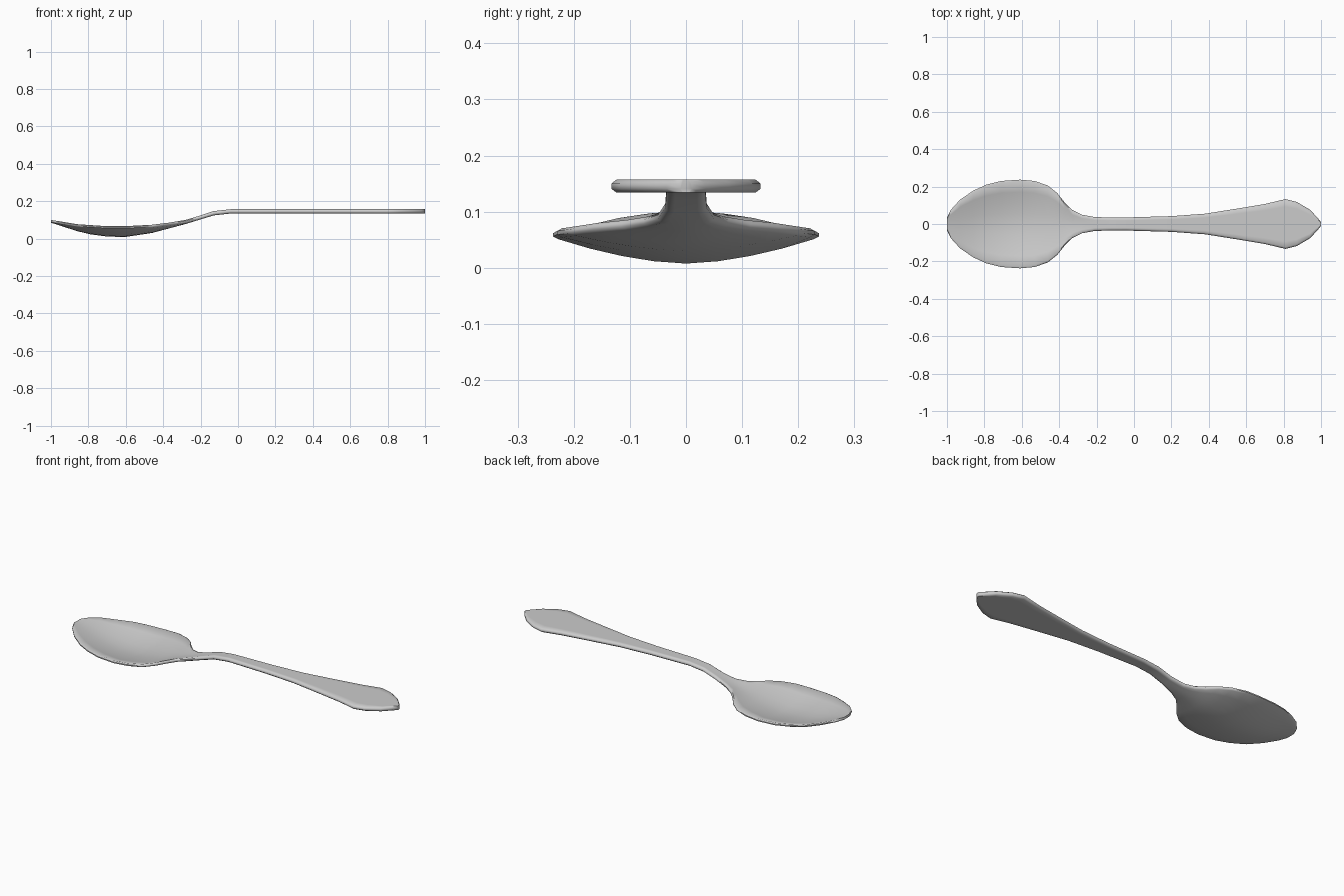
import bpy
import bmesh

cube = bpy.data.objects.get("Cube")
if cube:
    bpy.data.objects.remove(cube, do_unlink=True)

# Brushed metal
steel = bpy.data.materials.new("steel_grey")
steel.use_nodes = True
colour = (0.6, 0.6, 0.6, 1)
steel.diffuse_color = colour
steel.node_tree.nodes["Principled BSDF"].inputs["Base Color"].default_value = colour

# Plan outline: position along the spoon, half width
OUTLINE = [(-1, .035), (-.98, .075), (-.93, .13), (-.86, .178), (-.79, .21),
           (-.71, .23), (-.61, .237), (-.53, .23), (-.46, .205), (-.41, .165),
           (-.37, .115), (-.33, .075), (-.28, .05), (-.21, .037), (-.13, .035),
           (-.04, .035), (.2, .042), (.38, .055), (.55, .082), (.7, .107),
           (.81, .133), (.87, .118), (.94, .077), (.98, .035), (1, .01)]
# Underside height along the middle, and top height along the rim
KEEL = [(-1, .085), (-.82, .027), (-.64, .003), (-.46, .03), (-.28, .078),
        (-.13, .124), (-.04, .134), (1, .134)]
RIM = [(-1, .1), (-.86, .077), (-.71, .067), (-.61, .066), (-.46, .074),
       (-.37, .085), (-.28, .1), (-.21, .119), (-.13, .147), (-.04, .157), (1, .157)]
# Sheet thickness
GAUGE = [(-1, .014), (-.61, .015), (-.37, .018), (-.13, .023), (1, .023)]


def lerp(points, x):
    for (x0, a), (x1, b) in zip(points, points[1:]):
        if x <= x1:
            return a + (b - a) * (x - x0) / (x1 - x0)
    return points[-1][1]


def section(x, width):
    """Closed loop of points across the spoon, with rounded sides."""
    keel, rim, gauge = lerp(KEEL, x), lerp(RIM, x), lerp(GAUGE, x)
    rise = max(rim - gauge - keel, 0)
    inset = min(.009, width * .3)
    steps = [i / 4 for i in range(-4, 5)]
    low = [((width - inset) * t, keel + rise * abs(t) ** 1.7) for t in steps]
    high = [(y, z + gauge) for y, z in reversed(low)]
    edge = keel + rise
    right = [(width, edge + gauge * f) for f in (.3, .7)]
    left = [(-y, z) for y, z in reversed(right)]
    return [(x, y, z) for y, z in low + right + high + left]


# Spoon: bowl, neck and handle lofted as one body
bm = bmesh.new()
rings = [[bm.verts.new(p) for p in section(x, w)] for x, w in OUTLINE]
for a, b in zip(rings, rings[1:]):
    for i in range(len(a)):
        j = (i + 1) % len(a)
        bm.faces.new((a[i], a[j], b[j], b[i]))
bm.faces.new(rings[0])
bm.faces.new(rings[-1])
bmesh.ops.recalc_face_normals(bm, faces=bm.faces)

mesh = bpy.data.meshes.new("spoon")
bm.to_mesh(mesh)
bm.free()
mesh.materials.append(steel)
spoon = bpy.data.objects.new("spoon", mesh)
bpy.context.collection.objects.link(spoon)
bpy.context.view_layer.objects.active = spoon
spoon.select_set(True)
bpy.ops.object.shade_smooth_by_angle(angle=1.0)
